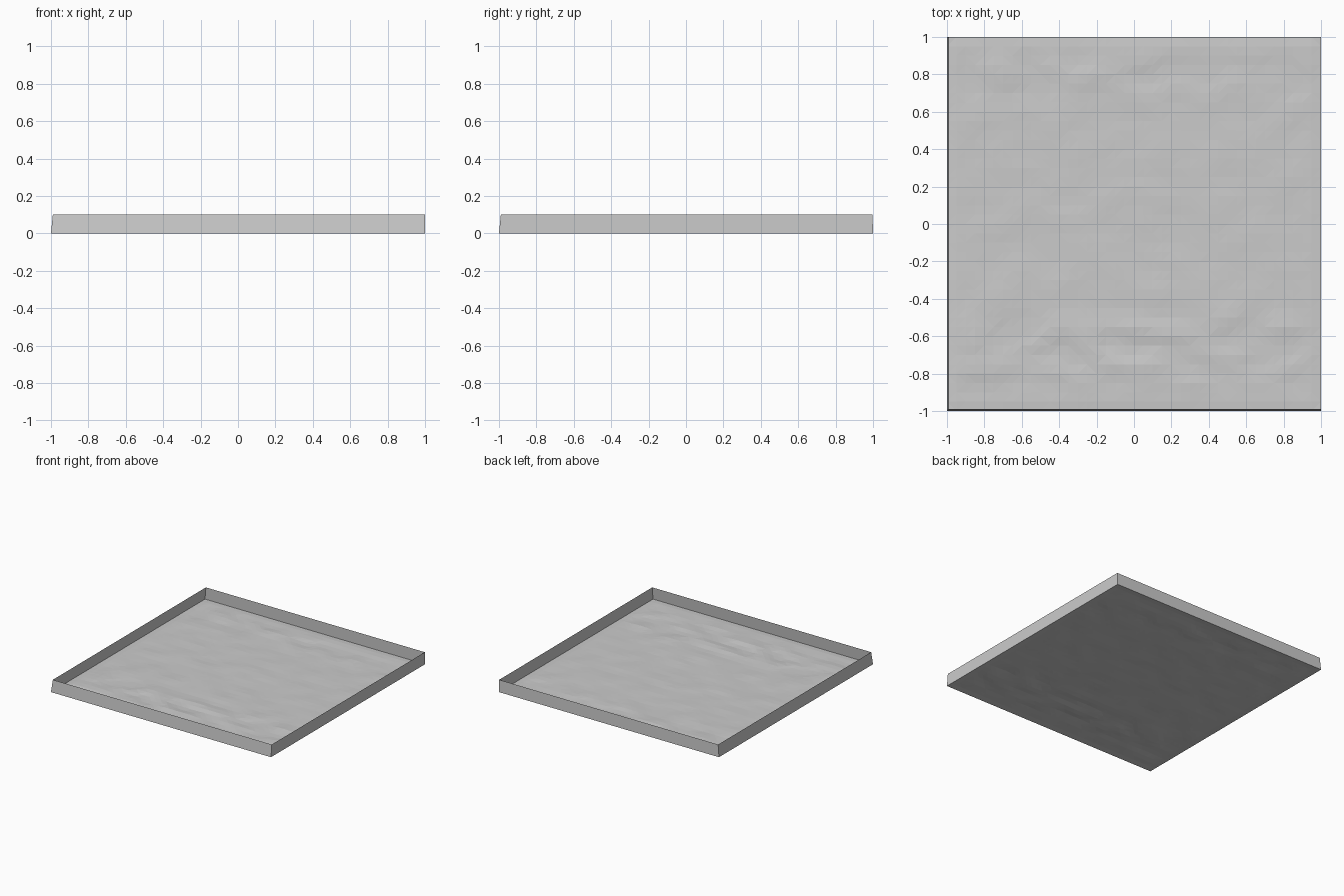
import bpy, bmesh, math
from mathutils import Vector, noise

if "Cube" in bpy.data.objects:
    bpy.data.objects.remove(bpy.data.objects["Cube"])

N = 40      # floor cells per side
H = 0.10    # wall height


def finish(bm, name):
    me = bpy.data.meshes.new(name)
    bm.to_mesh(me)
    bm.free()
    ob = bpy.data.objects.new(name, me)
    bpy.context.collection.objects.link(ob)
    return ob


# Floor: gently uneven sheet, roughest in bands near the front and back
bm = bmesh.new()
bmesh.ops.create_grid(bm, x_segments=N, y_segments=N, size=1.0)
for v in bm.verts:
    x, y = v.co.x, v.co.y
    edge = min(1.0, (1 - max(abs(x), abs(y))) / 0.15)
    band = math.exp(-((y + 0.68) / 0.16) ** 2) + 0.6 * math.exp(-((y - 0.8) / 0.12) ** 2)
    n = noise.noise(Vector((x * 5, y * 8, 0.3)))
    v.co.z = max(0.0, 0.003 + edge * n * (0.004 + 0.010 * band)) if edge > 0.01 else 0.0
bmesh.ops.triangulate(bm, faces=bm.faces[:])
finish(bm, "floor")

# Walls: single thin sheets, front and left leaning very slightly inward
bm = bmesh.new()
base = [(-1, -1), (1, -1), (1, 1), (-1, 1)]
rim = [(-0.99, -0.99), (1, -0.99), (1, 0.997), (-0.99, 0.997)]
low = [bm.verts.new((x, y, 0)) for x, y in base]
top = [bm.verts.new((x, y, H)) for x, y in rim]
for i in range(4):
    j = (i + 1) % 4
    bm.faces.new((low[i], low[j], top[j], top[i]))
finish(bm, "side_walls")
